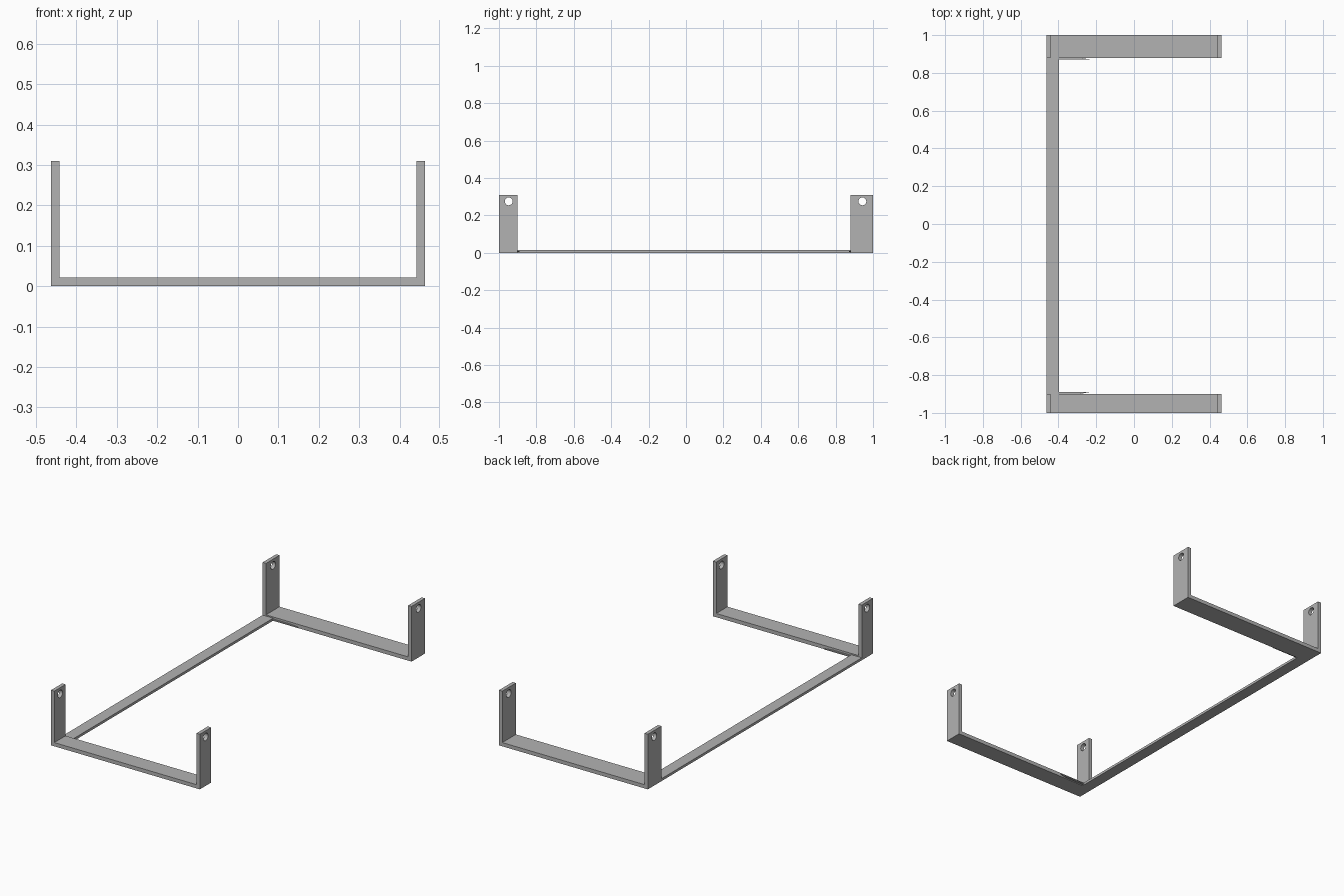
import bpy
import bmesh
from mathutils import Matrix

cube = bpy.data.objects.get("Cube")
if cube:
    bpy.data.objects.remove(cube, do_unlink=True)

# Single grey metal
metal = bpy.data.materials.new("grey metal")
metal.use_nodes = True
colour = (0.45, 0.45, 0.45, 1)
metal.diffuse_color = colour
metal.node_tree.nodes["Principled BSDF"].inputs["Base Color"].default_value = colour

HALF, HEIGHT, THICK = 0.463, 0.31, 0.021
RAIL_W, RAIL_H = 0.065, 0.014
HOLE_Z, HOLE_R = 0.275, 0.021


def finish(name, bm):
    bmesh.ops.recalc_face_normals(bm, faces=bm.faces)
    mesh = bpy.data.meshes.new(name)
    bm.to_mesh(mesh)
    bm.free()
    mesh.materials.append(metal)
    obj = bpy.data.objects.new(name, mesh)
    bpy.context.collection.objects.link(obj)
    return obj


def prism(name, points, offset):
    """Extrude a closed outline along an offset vector."""
    bm = bmesh.new()
    face = bm.faces.new([bm.verts.new(p) for p in points])
    out = bmesh.ops.extrude_face_region(bm, geom=[face])
    verts = [g for g in out["geom"] if isinstance(g, bmesh.types.BMVert)]
    bmesh.ops.translate(bm, verts=verts, vec=offset)
    return finish(name, bm)


def bracket(name, y0, y1, hole_y):
    # Bent U-shaped strap
    inner = HALF - THICK
    outline = [(-HALF, 0), (HALF, 0), (HALF, HEIGHT), (inner, HEIGHT),
               (inner, THICK), (-inner, THICK), (-inner, HEIGHT), (-HALF, HEIGHT)]
    strap = prism(name, [(x, y0, z) for x, z in outline], (0, y1 - y0, 0))
    # Bolt holes through both upright tabs
    bm = bmesh.new()
    bmesh.ops.create_cone(bm, cap_ends=True, segments=32, radius1=HOLE_R,
                          radius2=HOLE_R, depth=2 * HALF + 0.2,
                          matrix=Matrix.Translation((0, hole_y, HOLE_Z))
                          @ Matrix.Rotation(1.5707963, 4, 'Y'))
    cutter = finish("hole_cutter", bm)
    cutter.hide_render = True
    mod = strap.modifiers.new("bolt holes", 'BOOLEAN')
    mod.operation, mod.solver, mod.object = 'DIFFERENCE', 'EXACT', cutter
    bpy.context.view_layer.objects.active = strap
    bpy.ops.object.modifier_apply(modifier=mod.name)
    bpy.data.objects.remove(cutter, do_unlink=True)
    # Smooth hole walls, crisp strap edges
    bpy.ops.object.select_all(action='DESELECT')
    strap.select_set(True)
    bpy.ops.object.shade_smooth_by_angle()


FRONT_IN, BACK_IN = -0.90, 0.88
bracket("front_bracket", -1, FRONT_IN, -0.948)
bracket("back_bracket", BACK_IN, 1, 0.943)

# Flat side rail joining the brackets
prism("side_rail", [(-HALF, FRONT_IN, 0), (RAIL_W - HALF, FRONT_IN, 0),
                    (RAIL_W - HALF, FRONT_IN, RAIL_H), (-HALF, FRONT_IN, RAIL_H)],
      (0, BACK_IN - FRONT_IN, 0))

# Thin tapering slivers beside the rail joints
joint = RAIL_W - HALF
for name, y, far in (("front_joint_sliver", FRONT_IN, 0.01),
                     ("back_joint_sliver", BACK_IN, -0.008)):
    prism(name, [(joint, y, 0.004), (-0.29, y, 0.004),
                 (-0.235, y + far, 0.004), (joint, y + far, 0.004)], (0, 0, 0.006))
